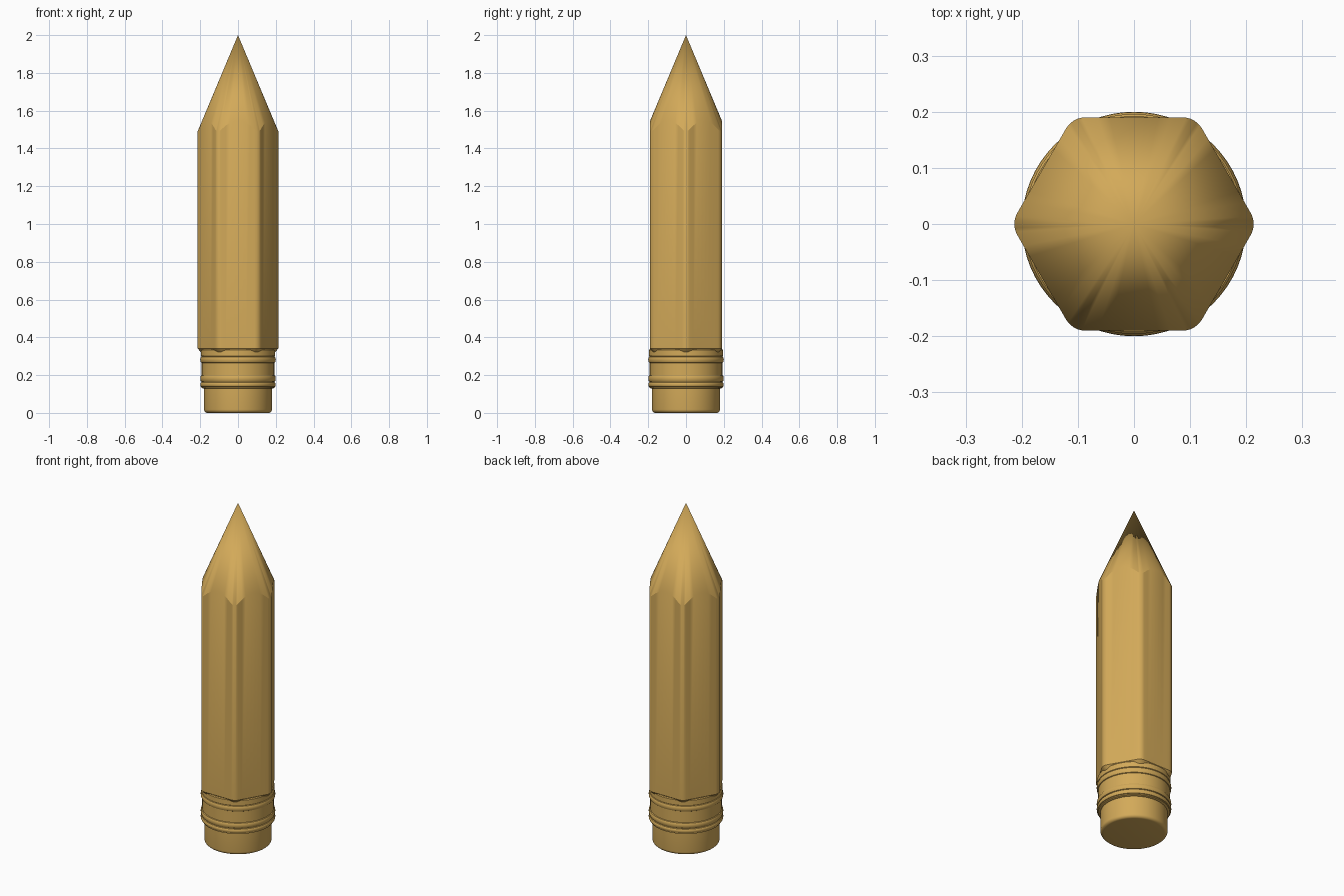
import bpy, bmesh, math

if "Cube" in bpy.data.objects:
    bpy.data.objects.remove(bpy.data.objects["Cube"])

gold = bpy.data.materials.new("pencil gold")
gold.diffuse_color = (0.65, 0.40, 0.10, 1)
gold.use_nodes = True
gold.node_tree.nodes["Principled BSDF"].inputs["Base Color"].default_value = gold.diffuse_color


def finish(name, rings, tip=None):
    """Loft closed rings of points, cap the ends (or close to a tip point)."""
    bm = bmesh.new()
    loops = [[bm.verts.new(p) for p in ring] for ring in rings]
    n = len(loops[0])
    for a, b in zip(loops, loops[1:]):
        for i in range(n):
            j = (i + 1) % n
            bm.faces.new((a[i], a[j], b[j], b[i]))
    bm.faces.new(loops[0][::-1])
    if tip:
        t = bm.verts.new(tip)
        for i in range(n):
            bm.faces.new((loops[-1][i], loops[-1][(i + 1) % n], t))
    else:
        bm.faces.new(loops[-1])
    bmesh.ops.recalc_face_normals(bm, faces=bm.faces)
    mesh = bpy.data.meshes.new(name)
    bm.to_mesh(mesh)
    bm.free()
    mesh.materials.append(gold)
    obj = bpy.data.objects.new(name, mesh)
    bpy.context.collection.objects.link(obj)
    bpy.ops.object.select_all(action='DESELECT')
    obj.select_set(True)
    bpy.context.view_layer.objects.active = obj
    bpy.ops.object.shade_smooth_by_angle(angle=math.radians(25))
    return obj


def lathe(name, profile, n=64):
    return finish(name, [[(r * math.cos(math.tau * i / n), r * math.sin(math.tau * i / n), z)
                          for i in range(n)] for r, z in profile])


def rounded_hexagon(apothem=0.19, fillet=0.04, arc=6, side=8):
    """Hexagon outline with corners on the x axis and rounded edges."""
    pts = []
    centre = (apothem - fillet) / math.cos(math.pi / 6)
    for k in range(6):
        a0 = k * math.pi / 3
        cx, cy = centre * math.cos(a0), centre * math.sin(a0)
        for i in range(arc + 1):
            a = a0 + math.radians(-30 + 60 * i / arc)
            pts.append((cx + fillet * math.cos(a), cy + fillet * math.sin(a)))
        # points along the flat, needed for the scalloped sharpening line
        x0, y0 = pts[-1]
        a1 = a0 + math.pi / 3
        b = a0 + math.pi / 6
        x1 = centre * math.cos(a1) + fillet * math.cos(b)
        y1 = centre * math.sin(a1) + fillet * math.sin(b)
        pts += [(x0 + (x1 - x0) * i / side, y0 + (y1 - y0) * i / side) for i in range(1, side)]
    return pts


# Hexagonal shaft, tapered under at the bottom and sharpened to a point
hexagon = rounded_hexagon()
finish("shaft", [
    [(x * 0.91, y * 0.91, 0.32) for x, y in hexagon],
    [(x, y, 0.34) for x, y in hexagon],
    [(x, y, 2 - 2.385 * math.hypot(x, y)) for x, y in hexagon],
], tip=(0, 0, 2))


# Ferrule with rounded ribs
def rib(z, half, r=0.192, bulge=0.008):
    return [(r + bulge * math.sin(math.pi * i / 6), z - half * math.cos(math.pi * i / 6))
            for i in range(7)]


lathe("ferrule", [(0.183, 0.128), (0.192, 0.132)] + rib(0.15, 0.013) + rib(0.182, 0.017)
      + rib(0.282, 0.017) + [(0.196, 0.302), (0.196, 0.332), (0.192, 0.337)])

# Eraser with a rounded lower edge
edge = 0.018
lathe("eraser", [(0.18 - edge + edge * math.sin(math.pi / 2 * i / 5),
                  edge - edge * math.cos(math.pi / 2 * i / 5)) for i in range(6)]
      + [(0.18, 0.14)])
